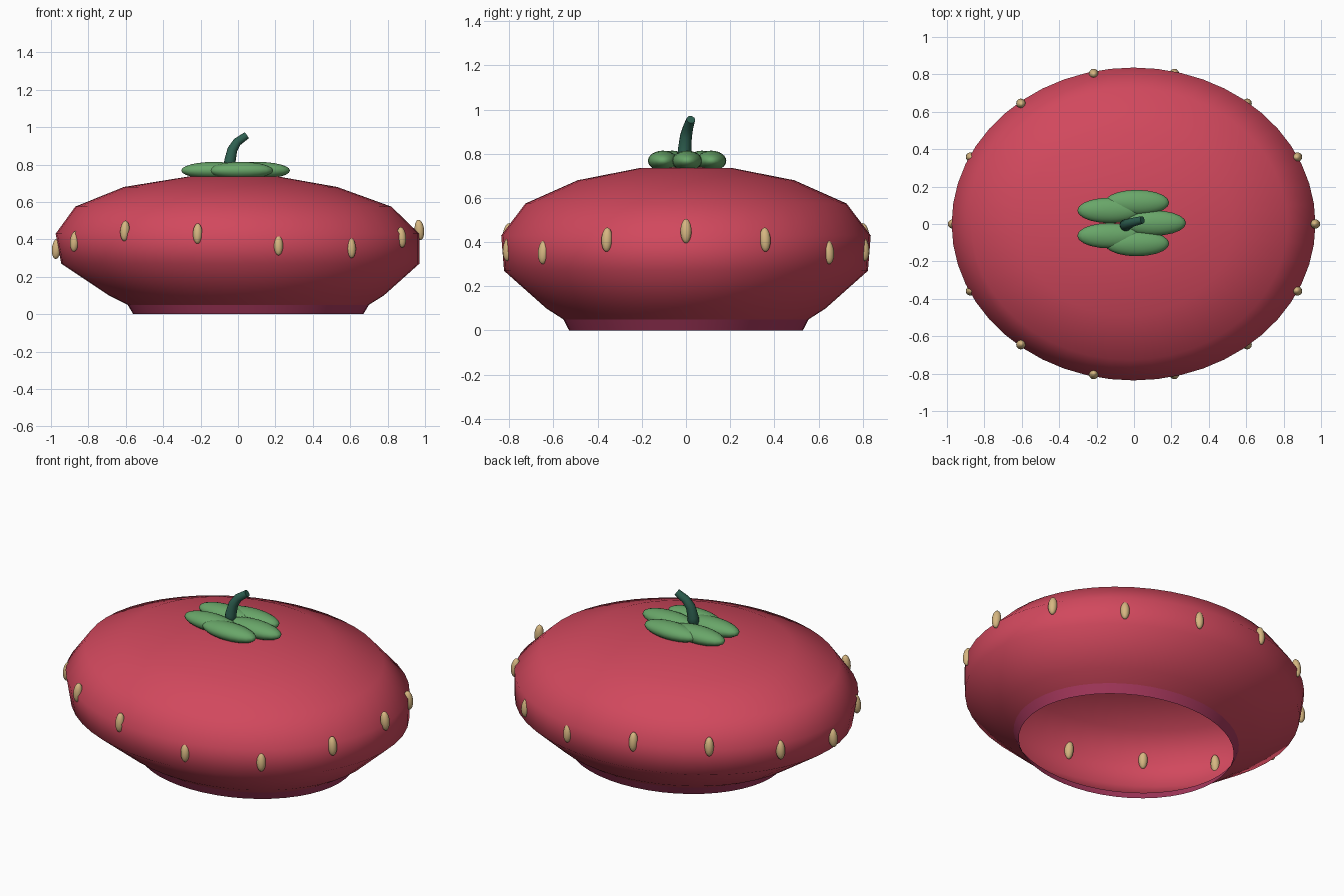
import bpy
import bmesh
from math import cos, sin, pi, radians
from mathutils import Matrix, Vector

cube = bpy.data.objects.get("Cube")
if cube:
    bpy.data.objects.remove(cube, do_unlink=True)


def material(name, rgb):
    m = bpy.data.materials.new(name)
    m.use_nodes = True
    m.diffuse_color = (*rgb, 1)
    m.node_tree.nodes["Principled BSDF"].inputs["Base Color"].default_value = (*rgb, 1)
    return m


RED = material("berry red", (0.64, 0.065, 0.11))
PLUM = material("plum band", (0.39, 0.04, 0.11))
GREEN = material("leaf green", (0.14, 0.38, 0.14))
DARK = material("dark stem green", (0.027, 0.115, 0.08))
TAN = material("seed tan", (0.67, 0.47, 0.22))


def finish(name, bm, mat):
    bmesh.ops.recalc_face_normals(bm, faces=bm.faces)
    for f in bm.faces:
        f.smooth = True
    mesh = bpy.data.meshes.new(name)
    bm.to_mesh(mesh)
    bm.free()
    mesh.materials.append(mat)
    obj = bpy.data.objects.new(name, mesh)
    bpy.context.collection.objects.link(obj)
    return obj


def shell(name, rings, mat, apex=None, sides=48):
    """Skin of stacked ovals, each given as (left x, right x, height)."""
    bm = bmesh.new()
    loops = []
    for left, right, z in rings:
        mid, rx = (left + right) / 2, (right - left) / 2
        loops.append([bm.verts.new((mid + rx * cos(a), 0.86 * rx * sin(a), z))
                      for a in (2 * pi * i / sides for i in range(sides))])
    for low, high in zip(loops, loops[1:]):
        for i in range(sides):
            j = (i + 1) % sides
            bm.faces.new((low[i], low[j], high[j], high[i]))
    if apex:
        top = bm.verts.new(apex)
        for i in range(sides):
            bm.faces.new((loops[-1][i], loops[-1][(i + 1) % sides], top))
    # Keep the outside facing outward on the open shell
    obj = finish(name, bm, mat)
    if obj.data.polygons[0].normal.x < 0:
        obj.data.flip_normals()
    return obj


def ellipsoid(name, centre, size, mat, turn=Matrix()):
    bm = bmesh.new()
    bmesh.ops.create_uvsphere(bm, u_segments=20, v_segments=12, radius=1)
    bm.transform(turn @ Matrix.Diagonal((*size, 1)))
    obj = finish(name, bm, mat)
    obj.location = centre
    return obj


# Puffy cap, open underneath, and its head band
shell("cap", [(-0.59, 0.70, 0.05), (-0.69, 0.78, 0.10), (-0.945, 0.97, 0.27),
              (-0.975, 0.97, 0.43), (-0.87, 0.82, 0.575), (-0.61, 0.53, 0.68),
              (-0.27, 0.22, 0.735)], RED, apex=(-0.03, 0, 0.74))
shell("head_band", [(-0.56, 0.67, 0), (-0.59, 0.70, 0.05)], PLUM)

# Seeds on a wavy line around the cap, leaning slightly inward
SEEDS = 14
for k in range(SEEDS):
    a = 2 * pi * k / SEEDS
    lean = Matrix.Rotation(a, 4, "Z") @ Matrix.Rotation(radians(-6), 4, "Y")
    ellipsoid(f"seed_{k + 1}",
              (0.97 * cos(a), 0.825 * sin(a), 0.40 + 0.05 * cos(3 * a)),
              (0.025, 0.025, 0.055), TAN, lean)

# Five long leaves
for k in range(5):
    a = 2 * pi * k / 5
    ellipsoid(f"leaf_{k + 1}", (-0.025 + 0.13 * cos(a), 0.005 + 0.115 * sin(a), 0.768),
              (0.173, 0.068, 0.046), GREEN)

# Bent, tapering stem
path = [Vector(p) for p in ((-0.045, -0.008, 0.76), (-0.043, -0.006, 0.82),
                            (-0.03, 0, 0.88), (-0.005, 0.01, 0.92), (0.045, 0.022, 0.955))]
bm = bmesh.new()
loops = []
for i, p in enumerate(path):
    along = path[min(i + 1, len(path) - 1)] - path[max(i - 1, 0)]
    spin = along.to_track_quat("Z", "Y")
    r = 0.034 - 0.0035 * i
    loops.append([bm.verts.new(p + spin @ Vector((r * cos(t), r * sin(t), 0)))
                  for t in (2 * pi * s / 12 for s in range(12))])
for low, high in zip(loops, loops[1:]):
    for s in range(12):
        n = (s + 1) % 12
        bm.faces.new((low[s], low[n], high[n], high[s]))
bm.faces.new(loops[0])
tip = bm.faces.new(loops[-1])
for e in tip.edges:
    e.smooth = False
finish("stem", bm, DARK)
